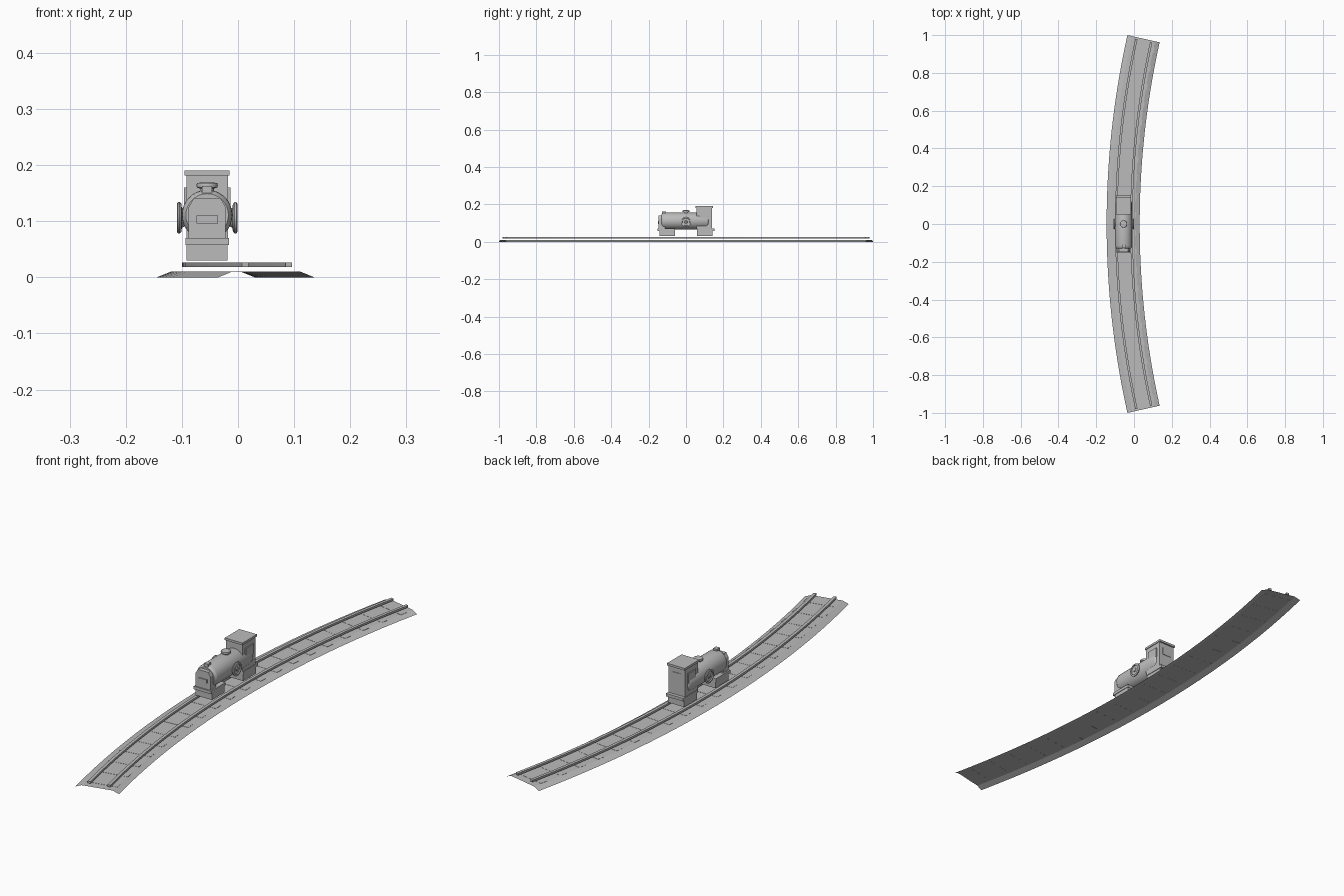
import bpy, bmesh, math
from mathutils import Matrix

if "Cube" in bpy.data.objects:
    bpy.data.objects.remove(bpy.data.objects["Cube"])

GREY = bpy.data.materials.new("plain_grey")
GREY.diffuse_color = (0.5, 0.5, 0.5, 1)
GREY.use_nodes = True
GREY.node_tree.nodes["Principled BSDF"].inputs["Base Color"].default_value = GREY.diffuse_color
CX = 4.455                    # centre of the curve
HALF = math.asin(1 / 4.6)     # half of the arc angle
EX = -0.055                   # engine centre line


def finish(name, bm, smooth=False, recalc=True):
    if recalc:
        bmesh.ops.recalc_face_normals(bm, faces=bm.faces)
    me = bpy.data.meshes.new(name)
    bm.to_mesh(me)
    bm.free()
    me.materials.append(GREY)
    ob = bpy.data.objects.new(name, me)
    bpy.context.collection.objects.link(ob)
    if smooth:
        bpy.ops.object.select_all(action='DESELECT')
        ob.select_set(True)
        bpy.context.view_layer.objects.active = ob
        bpy.ops.object.shade_smooth_by_angle(angle=math.radians(35))
    return ob


def box(name, x, y, z):
    bm = bmesh.new()
    bmesh.ops.create_cube(bm, size=1)
    for v in bm.verts:
        v.co = [a[0] + (c + 0.5) * (a[1] - a[0]) for a, c in zip((x, y, z), v.co)]
    return finish(name, bm)


def lathe(name, profile, centre, axis, n=32):
    """Spin (radius, height) points about z, then turn the part onto its axis."""
    bm = bmesh.new()
    rings = [[bm.verts.new((r * math.cos(k * math.tau / n), r * math.sin(k * math.tau / n), h))
              for k in range(n)] for r, h in profile]
    for a, b in zip(rings, rings[1:]):
        for k in range(n):
            bm.faces.new((a[k], a[(k + 1) % n], b[(k + 1) % n], b[k]))
    bm.faces.new(rings[0])
    bm.faces.new(rings[-1])
    turn = {'X': Matrix.Rotation(math.pi / 2, 4, 'Y'), '-X': Matrix.Rotation(-math.pi / 2, 4, 'Y'),
            'Y': Matrix.Rotation(-math.pi / 2, 4, 'X'), 'Z': Matrix()}[axis]
    bm.transform(Matrix.Translation(centre) @ turn)
    return finish(name, bm, True)


def sweep(name, section, closed, angle=HALF, steps=24):
    """Sweep a (radius, z) section along the curve."""
    bm = bmesh.new()
    rows = []
    for i in range(steps + 1):
        a = angle * (2 * i / steps - 1)
        rows.append([bm.verts.new((CX - r * math.cos(a), r * math.sin(a), z)) for r, z in section])
    m = len(section)
    for a, b in zip(rows, rows[1:]):
        for k in range(m if closed else m - 1):
            bm.faces.new((a[k], a[(k + 1) % m], b[(k + 1) % m], b[k]))
    if closed:
        bm.faces.new(rows[0])
        bm.faces.new(rows[-1])
    else:
        for f in bm.faces:
            f.normal_update()
            if f.normal.z < 0:
                f.normal_flip()
    return finish(name, bm, recalc=closed)


# Track bed, an open sheet with sloping sides
sweep("track_bed", [(4.6, 0), (4.575, 0.01), (4.45, 0.01), (4.425, 0)], False)

# Rails
for name, r in (("outer_rail", 4.549), ("inner_rail", 4.469)):
    sweep(name, [(r - 0.006, 0.018), (r + 0.006, 0.018), (r + 0.006, 0.026), (r - 0.006, 0.026)],
          True, HALF * 0.99)

# Sleepers
bm = bmesh.new()
for i in range(20):
    a = HALF * (2 * (i + 0.5) / 20 - 1)
    bmesh.ops.create_cube(bm, size=1, matrix=Matrix.Translation((CX, 0, 0.0102))
                          @ Matrix.Rotation(-a, 4, 'Z') @ Matrix.Translation((-4.509, 0, 0))
                          @ Matrix.Diagonal((0.128, 0.03, 0.001, 1)))
finish("sleepers", bm)


def wide(w):
    return (EX - w, EX + w)


# Wheel housings and running boards
for name, s in (("front", -1), ("rear", 1)):
    ys = sorted((s * 0.06, s * 0.142))
    box(name + "_wheel_housing", wide(0.0365), ys, (0.03, 0.058))
    ys = sorted((s * 0.058, s * 0.152))
    box(name + "_running_board", wide(0.039), ys, (0.058, 0.07))

# Boiler with a rounded rear end, running through the cab
lathe("boiler", [(0.038, -0.13), (0.044, -0.122), (0.045, -0.115), (0.045, 0.11),
                 (0.042, 0.117), (0.036, 0.122)], (EX, 0, 0.111), 'Y')

# Smokebox with chamfered top
bm = bmesh.new()
prof = [(-0.033, 0.07), (0.033, 0.07), (0.033, 0.125), (0.024, 0.141), (-0.024, 0.141), (-0.033, 0.125)]
face = bm.faces.new([bm.verts.new((EX + x, -0.147, z)) for x, z in prof])
new = bmesh.ops.extrude_face_region(bm, geom=[face])["geom"]
bmesh.ops.translate(bm, vec=(0, 0.035, 0), verts=[v for v in new if isinstance(v, bmesh.types.BMVert)])
finish("smokebox", bm)
box("front_plate", wide(0.019), (-0.151, -0.146), (0.096, 0.11))

# Lamp and dome on top of the boiler
box("lamp", wide(0.009), (-0.128, -0.108), (0.14, 0.163))
lathe("dome", [(0.012, 0.145), (0.012, 0.158), (0.018, 0.16), (0.019, 0.164), (0.018, 0.168),
               (0.01, 0.169)], (EX, 0, 0), 'Z', 24)

# Round side discs with a raised rim and hub
disc = [(0.012, 0.035), (0.018, 0.045), (0.025, 0.046), (0.028, 0.049), (0.028, 0.052), (0.025, 0.054),
        (0.021, 0.054), (0.02, 0.05), (0.008, 0.05), (0.006, 0.053)]
lathe("right_disc", disc, (EX, 0, 0.106), 'X')
lathe("left_disc", disc, (EX, 0, 0.106), '-X')

# Cab, side window plates and roof
box("cab", wide(0.037), (0.055, 0.138), (0.07, 0.182))
box("roof", wide(0.04), (0.05, 0.144), (0.181, 0.19))
for name, s in (("right", 1), ("left", -1)):
    xs = sorted((EX + s * 0.036, EX + s * 0.0415))
    box(name + "_window_plate", xs, (0.072, 0.122), (0.12, 0.16))
box("rear_plate", wide(0.02), (0.137, 0.14), (0.13, 0.16))
